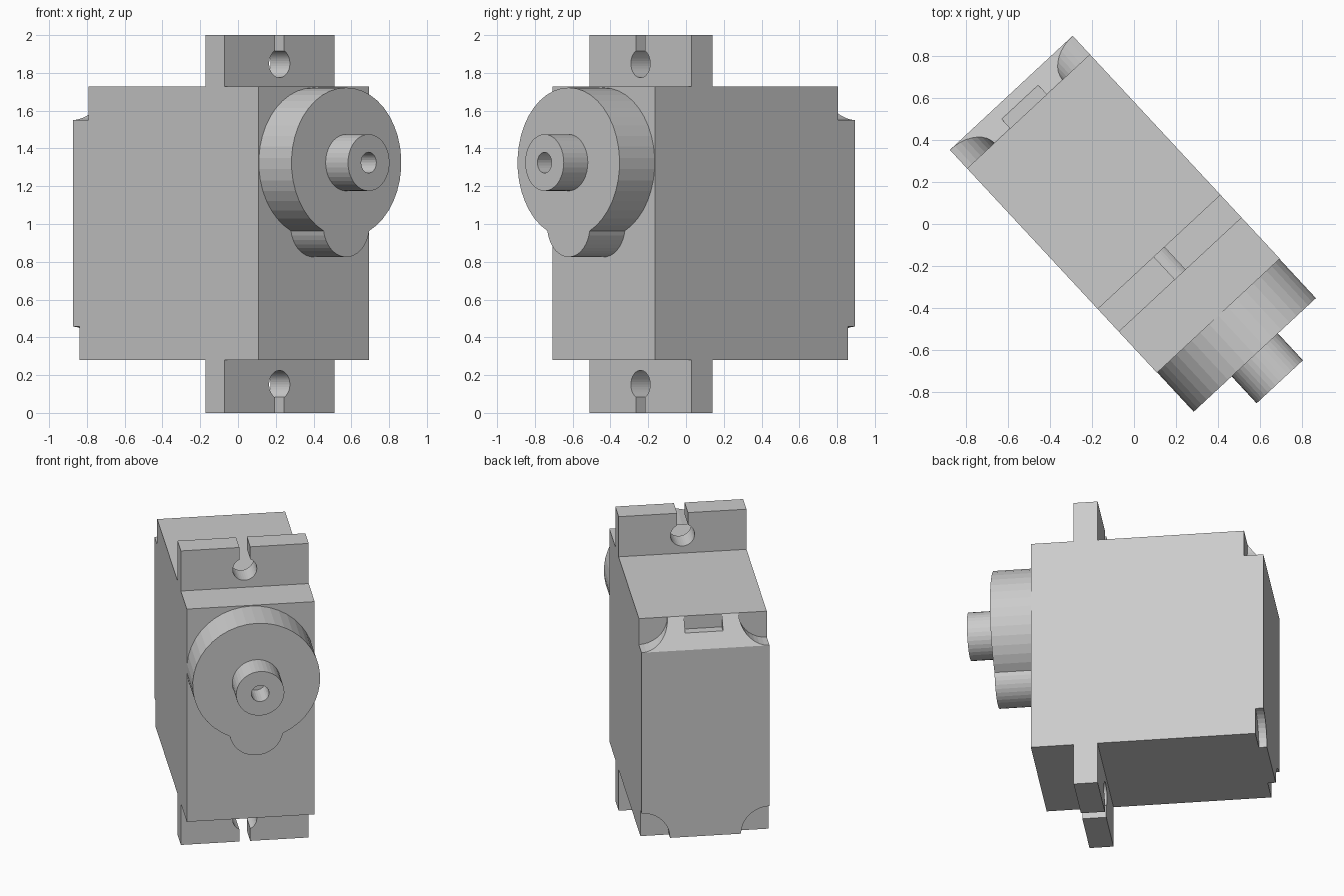
import bpy, bmesh
from math import pi, sin, cos, radians, acos
from mathutils import Matrix

if "Cube" in bpy.data.objects:
    bpy.data.objects.remove(bpy.data.objects["Cube"], do_unlink=True)

grey = bpy.data.materials.new("plain grey")
grey.use_nodes = True
grey.diffuse_color = (0.6, 0.6, 0.6, 1)
grey.node_tree.nodes["Principled BSDF"].inputs["Base Color"].default_value = (0.6, 0.6, 0.6, 1)

TURN = Matrix.Rotation(radians(42.9), 4, 'Z')
HALF, BOTTOM, TOP = 0.398, 0.28, 1.727
FRONT, BACK, BACK_TOP = -0.592, 0.853, 0.733
GEAR_Z = 1.325


def extrude(name, points, shift):
    """Prism from a closed loop of 3D points."""
    bm = bmesh.new()
    face = bm.faces.new([bm.verts.new(p) for p in points])
    new = bmesh.ops.extrude_face_region(bm, geom=[face])["geom"]
    bmesh.ops.translate(bm, vec=shift, verts=[v for v in new if isinstance(v, bmesh.types.BMVert)])
    bmesh.ops.recalc_face_normals(bm, faces=bm.faces)
    mesh = bpy.data.meshes.new(name)
    bm.to_mesh(mesh)
    bm.free()
    mesh.materials.append(grey)
    obj = bpy.data.objects.new(name, mesh)
    bpy.context.collection.objects.link(obj)
    return obj


def arc(x, z, r, start, end, n):
    return [(x + r * cos(start + (end - start) * i / n),
             z + r * sin(start + (end - start) * i / n)) for i in range(n + 1)]


def prism(name, outline, y0, y1):
    """Outline in x and z, running along y."""
    return extrude(name, [(x, y0, z) for x, z in outline], (0, y1 - y0, 0))


def rod(name, x, z, r, y0, y1, n=36):
    return prism(name, arc(x, z, r, 0, 2 * pi, n)[:-1], y0, y1)


def block(name, x, z0, z1, y0, y1):
    return prism(name, [(-x, z0), (x, z0), (x, z1), (-x, z1)], y0, y1)


def cut(obj, cutters):
    """Subtract every cutter, bake the result and drop the cutters."""
    for c in cutters:
        c.hide_render = True
        mod = obj.modifiers.new("cut", 'BOOLEAN')
        mod.operation, mod.solver, mod.object = 'DIFFERENCE', 'EXACT', c
    graph = bpy.context.evaluated_depsgraph_get()
    mesh = bpy.data.meshes.new_from_object(obj.evaluated_get(graph))
    obj.modifiers.clear()
    obj.data = mesh
    for c in cutters:
        bpy.data.objects.remove(c, do_unlink=True)


# Case with mounting flanges and a sloped upper back edge
FLANGE_FRONT, FLANGE_BACK = -0.326, -0.177
side = [(FRONT, BOTTOM), (FLANGE_FRONT, BOTTOM), (FLANGE_FRONT, 0), (FLANGE_BACK, 0),
        (FLANGE_BACK, BOTTOM), (BACK, BOTTOM), (BACK, 1.55), (BACK_TOP, TOP),
        (FLANGE_BACK, TOP), (FLANGE_BACK, 2), (FLANGE_FRONT, 2), (FLANGE_FRONT, TOP), (FRONT, TOP)]
case = extrude("case", [(-HALF, y, z) for y, z in side], (2 * HALF, 0, 0))

# Screw pockets, cable opening, flange holes and their slits
cutters = [block("cable_cutter", 0.118, 1.638, 1.9, BACK_TOP, 0.793)]
for x in (-HALF, HALF):
    cutters.append(rod("top_pocket_cutter", x, TOP, 0.177, BACK_TOP, 1))
    cutters.append(rod("bottom_pocket_cutter", x, BOTTOM, 0.177, BACK - 0.05, 1))
for z, end in ((0.15, -0.1), (1.85, 2.1)):
    cutters.append(rod("hole_cutter", 0, z, 0.075, -0.4, -0.1))
    cutters.append(block("slit_cutter", 0.034, min(z, end), max(z, end), -0.4, -0.1))
cut(case, cutters)

# Gear housing: large disc merged with a small lobe below
R, r, drop = 0.397, 0.167, 0.333
a = acos((R * R + drop * drop - r * r) / (2 * R * drop))
b = acos((r * r + drop * drop - R * R) / (2 * r * drop))
down = -pi / 2
outline = arc(0, GEAR_Z, R, down + a, down + 2 * pi - a, 36)
outline += arc(0, GEAR_Z - drop, r, down - (pi - b), down + (pi - b), 18)[1:-1]
housing = prism("gear_housing", outline, -0.846, FRONT + 0.02)

# Output shaft with a screw bore
shaft = rod("output_shaft", 0, GEAR_Z, 0.15, -1.02, -0.83)
cut(shaft, [rod("bore_cutter", 0, GEAR_Z, 0.055, -1.1, -0.85, 24)])

# Stand the whole unit at its diagonal angle
for part in (case, housing, shaft):
    part.matrix_world = TURN @ Matrix.Translation((-0.003, 0, 0))
